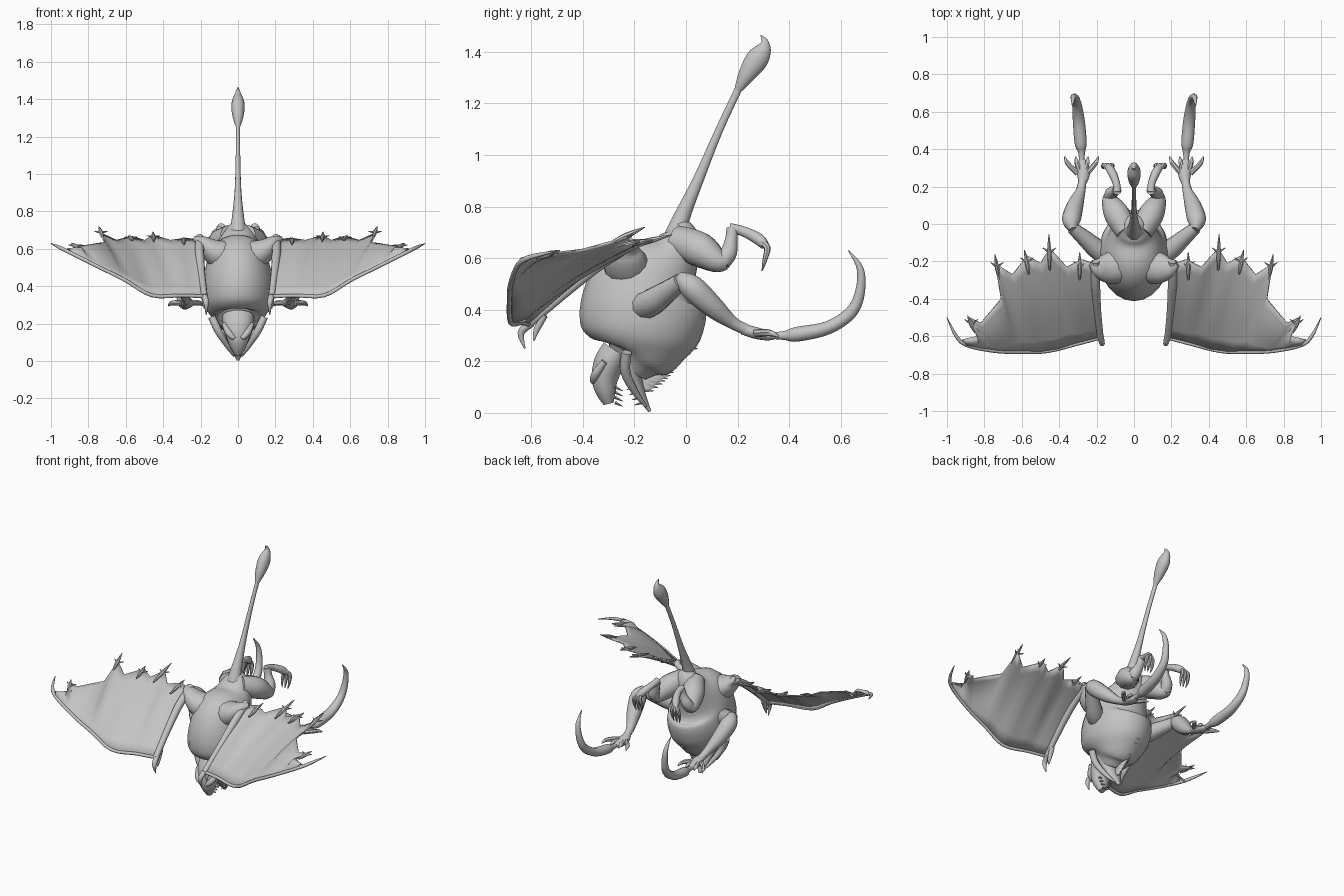
import bpy, bmesh, math
from mathutils import Vector

if "Cube" in bpy.data.objects:
    bpy.data.objects.remove(bpy.data.objects["Cube"], do_unlink=True)

# One plain grey for the whole sculpt
GREY = (.55, .55, .55, 1)
stone = bpy.data.materials.new("plain_grey")
stone.use_nodes = True
stone.diffuse_color = GREY
stone.node_tree.nodes["Principled BSDF"].inputs["Base Color"].default_value = GREY


def finish(name, bm, mirrored=False, thickness=0):
    """Turn a bmesh into a smooth object, mirrored to the other side if wanted."""
    bmesh.ops.recalc_face_normals(bm, faces=bm.faces[:])
    mesh = bpy.data.meshes.new(name)
    bm.to_mesh(mesh)
    bm.free()
    mesh.materials.append(stone)
    obj = bpy.data.objects.new(name, mesh)
    bpy.context.scene.collection.objects.link(obj)
    if thickness:
        solid = obj.modifiers.new("thickness", "SOLIDIFY")
        solid.thickness = thickness
        solid.offset = 0
    if mirrored:
        obj.modifiers.new("other_side", "MIRROR")
    bpy.ops.object.select_all(action="DESELECT")
    obj.select_set(True)
    bpy.context.view_layer.objects.active = obj
    bpy.ops.object.shade_smooth_by_angle(angle=math.radians(50))


def spline(points, steps):
    """Catmull-Rom interpolation of rows of any width."""
    rows = [points[0]] + list(points) + [points[-1]]
    result = []
    for p, q, r, s in zip(rows, rows[1:], rows[2:], rows[3:]):
        for i in range(steps):
            t = i / steps
            result.append([
                b + t * ((c - a) + t * ((2 * a - 5 * b + 4 * c - d) + t * (3 * b - a - 3 * c + d))) / 2
                for a, b, c, d in zip(p, q, r, s)])
    return result + [list(points[-1])]


def tube(name, points, mirrored=True, sides=10, steps=4):
    """Loft elliptical rings along a path of (x, y, z, radius[, depth])."""
    points = [p if len(p) == 5 else (*p, p[3]) for p in points]
    rows = spline(points, steps)
    centres = [Vector(row[:3]) for row in rows]
    overall = (centres[-1] - centres[0]).normalized()
    reference = Vector((1, 0, 0)) if abs(overall.x) < .8 else Vector((0, 1, 0))
    bm = bmesh.new()
    rings = []
    for i, (row, centre) in enumerate(zip(rows, centres)):
        along = (centres[min(i + 1, len(rows) - 1)] - centres[max(i - 1, 0)]).normalized()
        across = (reference - along * reference.dot(along)).normalized()
        deep = along.cross(across)
        ring = []
        for k in range(sides):
            angle = math.tau * k / sides
            ring.append(bm.verts.new(centre + across * max(row[3], .001) * math.cos(angle)
                                     + deep * max(row[4], .001) * math.sin(angle)))
        rings.append(ring)
    for low, high in zip(rings, rings[1:]):
        for k in range(sides):
            n = (k + 1) % sides
            bm.faces.new((low[k], low[n], high[n], high[k]))
    bm.faces.new(rings[0])
    bm.faces.new(rings[-1])
    finish(name, bm, mirrored)


def lerp_path(path, t):
    """Point at fraction t along a list of points."""
    place = t * (len(path) - 1)
    i = min(int(place), len(path) - 2)
    return Vector(path[i]).lerp(Vector(path[i + 1]), place - i)


# Hunched torso, hips at the top and neck at the bottom
tube("torso", [
    (0, -.03, .74, .03, .03), (0, -.02, .69, .08, .07), (0, -.05, .61, .12, .11),
    (0, -.135, .51, .17, .215), (0, -.165, .4, .19, .245), (0, -.172, .3, .18, .228),
    (0, -.182, .235, .14, .165), (0, -.2, .2, .1, .11), (0, -.22, .16, .07, .07)],
    mirrored=False, sides=24)

# Tail with a leaf-shaped end
tube("tail", [
    (0, -.04, .68, .05, .05), (0, -.02, .75, .035, .035), (0, .05, .91, .018, .022),
    (0, .13, 1.1, .012, .016), (0, .21, 1.27, .011, .015)], mirrored=False)
tube("tail_bulb", [
    (0, .2, 1.25, .011, .014), (0, .235, 1.31, .03, .034), (0, .275, 1.37, .036, .045),
    (0, .3, 1.41, .025, .032), (0, .305, 1.44, .012, .014), (0, .29, 1.465, .002, .002)],
    mirrored=False, sides=14)

# Head pointing down: skull, brow, lower jaw, cheek horns and teeth
tube("skull", [
    (0, -.27, .24, .085, .06), (0, -.3, .19, .08, .06), (0, -.315, .13, .062, .052),
    (0, -.31, .08, .045, .04), (0, -.3, .035, .02, .02)], mirrored=False, sides=14)
tube("lower_jaw", [
    (0, -.22, .22, .1, .06), (0, -.21, .15, .075, .04), (0, -.18, .08, .045, .022),
    (0, -.14, .005, .008, .006)], mirrored=False, sides=14)
tube("brow", [(.02, -.36, .12, .012), (.05, -.35, .15, .018), (.075, -.315, .2, .012)])
tube("cheek_horn", [
    (.14, -.23, .235, .02), (.105, -.235, .16, .02), (.06, -.2, .085, .014), (.02, -.155, .025, .005)])
for i in range(4):
    drop = i * .02
    tube(f"upper_tooth_{i}", [(.045 - drop / 2, -.275, .1 - drop, .007),
                              (.04 - drop / 2, -.245, .085 - drop, .001)], sides=5, steps=1)
    tube(f"lower_tooth_{i}", [(.05 - drop / 2, -.2 + drop / 2, .1 - drop, .007),
                              (.045 - drop / 2, -.23 + drop / 2, .09 - drop, .001)], sides=5, steps=1)

# Spiny throat fin: a saw-toothed strip from chest to chin
bm = bmesh.new()
outer_path = [(0, .03, .26), (0, -.05, .2), (0, -.08, .15), (0, -.11, .12), (0, -.16, .08)]
inner_path = [(0, -.1, .3), (0, -.13, .25), (0, -.18, .2), (0, -.2, .15), (0, -.2, .1)]
teeth = 24
previous = None
for i in range(teeth + 1):
    inner, outer = lerp_path(inner_path, i / teeth), lerp_path(outer_path, i / teeth)
    if i % 2:
        outer += Vector((0, .03, -.002))
    pair = [bm.verts.new(inner), bm.verts.new(outer)]
    if previous:
        bm.faces.new((previous[0], previous[1], pair[1], pair[0]))
    previous = pair
finish("throat_fin", bm, thickness=.014)

# Wing membrane between the leading finger and the ragged trailing edge
leading = [(.185, -.61, .345), (.3, -.64, .35), (.46, -.68, .35),
           (.6, -.685, .43), (.74, -.68, .5), (.89, -.65, .575)]
trailing = [(.19, -.22, .65), (.28, -.19, .65), (.36, -.23, .65), (.45, -.13, .665),
            (.5, -.21, .65), (.57, -.17, .66), (.65, -.27, .65), (.74, -.21, .68),
            (.71, -.4, .64), (.82, -.53, .61), (.88, -.5, .62), (.84, -.6, .6), (.92, -.62, .59)]
bm = bmesh.new()
columns = []
fine = 2 * (len(trailing) - 1)
for i in range(fine + 1):
    front, back = lerp_path(leading, i / fine), lerp_path(trailing, i / fine)
    column = []
    for j in range(9):
        v = j / 8
        point = front.lerp(back, v)
        point.z += .022 * math.sin(math.pi * v) - .006 * v * math.cos(math.pi * i / 2)
        column.append(bm.verts.new(point))
    columns.append(column)
for left, right in zip(columns, columns[1:]):
    for j in range(8):
        bm.faces.new((left[j], right[j], right[j + 1], left[j + 1]))
finish("wing_membrane", bm, mirrored=True, thickness=.008)

# Broad wing shoulder, arm, leading finger and barbs on the trailing edge
tube("wing_shoulder", [
    (.04, -.22, .555, .08, .075), (.1, -.23, .57, .09, .08), (.15, -.235, .6, .08, .06),
    (.19, -.23, .635, .055, .035), (.23, -.21, .655, .02, .015)], sides=14)
tube("wing_forearm", [
    (.205, -.2, .66, .022), (.205, -.33, .58, .024), (.195, -.47, .465, .02), (.18, -.61, .345, .018)])
tube("wing_edge", [(*p, .01) for p in leading] + [(.95, -.6, .605, .01), (1, -.5, .628, .002)])
barbs = [((.29, -.3, .625), (.29, -.15, .66)), ((.45, -.25, .64), (.455, -.055, .69)),
         ((.56, -.27, .645), (.585, -.14, .67)), ((.72, -.3, .655), (.745, -.16, .72)),
         ((.85, -.58, .6), (.89, -.49, .63))]
for number, (start, end) in enumerate(barbs):
    start, end = Vector(start), Vector(end)
    near = start.lerp(end, .5)
    tube(f"wing_barb_{number}", [(*start, .005), (*near, .012), (*end, .002)], sides=7)
    for side in (-.035, .035):
        prong = near + Vector((side, .025, .005))
        tube(f"wing_prong_{number}", [(*near, .008), (*prong, .002)], sides=6, steps=1)
tube("wing_thumb", [(.18, -.6, .35, .018), (.17, -.64, .31, .014), (.17, -.625, .25, .003)])
tube("wing_spur", [(.185, -.55, .38, .016), (.18, -.58, .32, .012), (.18, -.59, .28, .003)])

# Rear legs: thigh, raised shin, foot and claws
tube("thigh", [(.04, -.04, .67, .06), (.09, .05, .635, .07), (.125, .12, .59, .048), (.13, .16, .585, .03)])
tube("shin", [(.13, .14, .585, .035), (.12, .165, .62, .034), (.1, .175, .67, .025), (.09, .18, .715, .024)])
tube("foot", [(.09, .17, .715, .022), (.095, .22, .705, .02), (.12, .28, .675, .024), (.14, .305, .65, .018)])
for number, side in enumerate((-.02, 0, .02)):
    x = .14 + side
    tube(f"toe_{number}", [(.13, .29, .665, .014), (x, .315, .64, .013),
                           (x + side / 3, .305, .59, .009), (x, .295, .55, .002)], sides=7)

# Front arms reaching backwards
tube("upper_arm", [(.1, -.2, .4, .05), (.19, -.14, .425, .055), (.26, -.08, .465, .045), (.33, -.02, .51, .033)])
tube("forearm", [(.325, -.03, .53, .02), (.335, .02, .49, .05), (.315, .1, .415, .045),
                 (.285, .18, .35, .026), (.275, .24, .32, .022)])
tube("palm", [(.275, .22, .325, .022), (.27, .27, .31, .035, .024), (.275, .32, .3, .03, .02), (.28, .35, .3, .012)])
for number, side in enumerate((-.07, -.025, .03, .08)):
    tube(f"finger_{number}", [(.275 + side / 3, .27, .31, .015), (.275 + side, .325, .31, .013),
                              (.275 + side * 1.2, .36, .295, .003)], sides=7)

# Long curved sickle growing out of each hand
tube("sickle", [
    (.28, .31, .3, .012), (.28, .38, .3, .018), (.285, .43, .305, .032, .03), (.295, .55, .33, .032, .027),
    (.305, .64, .39, .025), (.315, .675, .47, .02), (.325, .675, .56, .014), (.33, .63, .63, .002)], steps=5)
